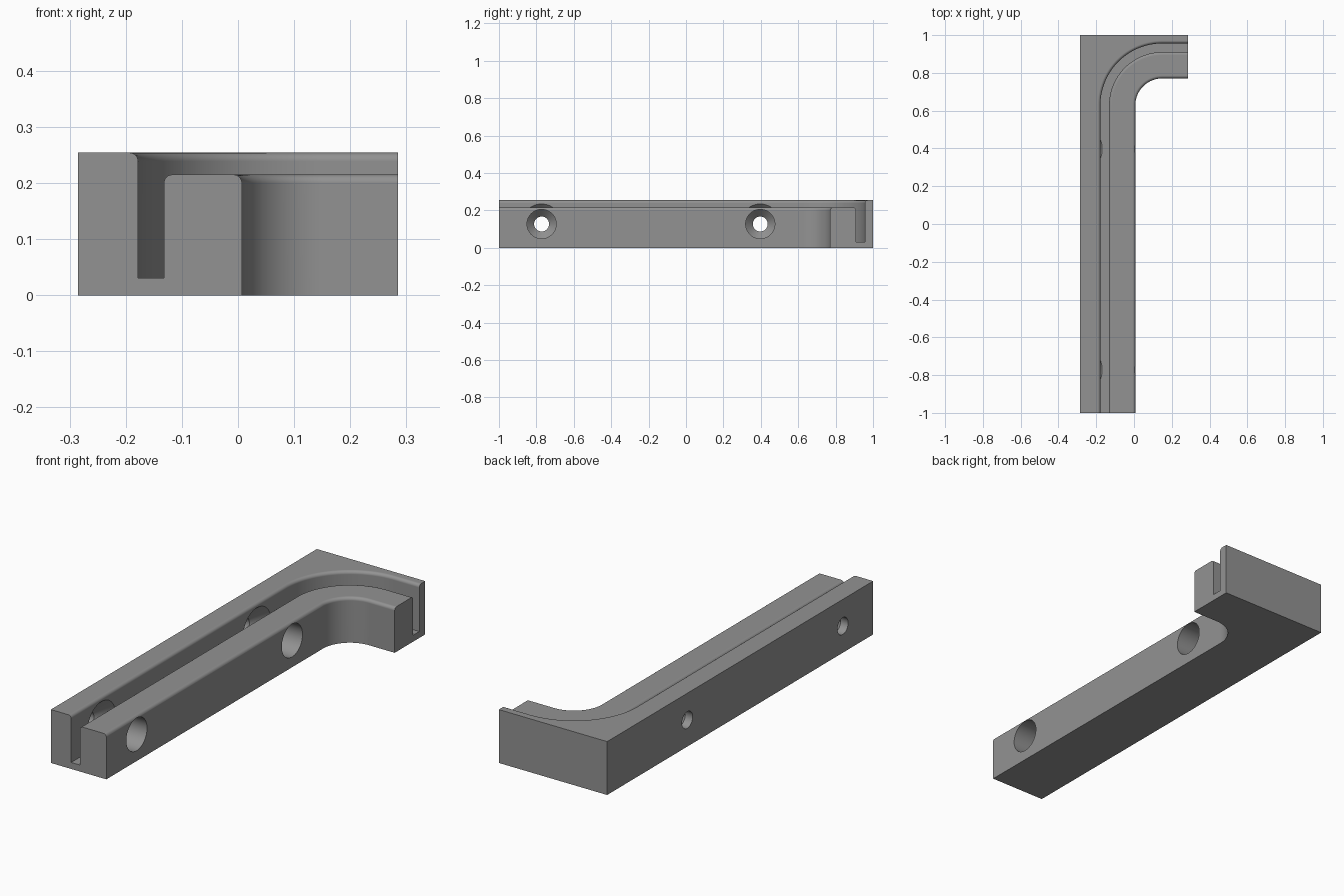
import bpy, bmesh, math

if "Cube" in bpy.data.objects:
    bpy.data.objects.remove(bpy.data.objects["Cube"])

CX, CY = 0.15, 0.628                      # centre of the bend
X0, X1, Y0, Y1 = -0.285, 0.285, -1.0, 1.0
WALL_TOP, RAIL_TOP, FLOOR = 0.254, 0.215, 0.031
R_WALL, R_SLOT, R_RAIL = 0.328, 0.282, 0.143   # groove and rail faces, from the bend centre
FILLET = 0.015

grey = bpy.data.materials.new("grey")
grey.diffuse_color = (0.29, 0.29, 0.29, 1)
grey.use_nodes = True
grey.node_tree.nodes["Principled BSDF"].inputs["Base Color"].default_value = grey.diffuse_color


def fillet(r, z, a0, a1, n=6):
    """Quarter round centred at r, z"""
    return [(r + FILLET * math.cos(math.radians(a0 + (a1 - a0) * i / n)),
             z + FILLET * math.sin(math.radians(a0 + (a1 - a0) * i / n))) for i in range(n + 1)]


def finish(bm, name):
    bmesh.ops.recalc_face_normals(bm, faces=bm.faces[:])
    me = bpy.data.meshes.new(name)
    bm.to_mesh(me)
    bm.free()
    ob = bpy.data.objects.new(name, me)
    bpy.context.collection.objects.link(ob)
    return ob


# Cross-section as (radius, height); None marks the square outer side
profile = [(None, 0), (None, WALL_TOP)]
profile += fillet(R_WALL + FILLET, WALL_TOP - FILLET, 90, 180)
profile += [(R_WALL, FLOOR), (R_SLOT, FLOOR)]
profile += fillet(R_SLOT - FILLET, RAIL_TOP - FILLET, 0, 90)
profile += fillet(R_RAIL + FILLET, RAIL_TOP - FILLET, 90, 180)
profile += [(R_RAIL, 0)]

# Stations: straight start, bend (with the exact corner direction), straight end
corner = math.atan2(Y1 - CY, X0 - CX)
angles = [math.pi - math.pi / 2 * i / 32 for i in range(33)]
angles = sorted([a for a in angles if abs(a - corner) > 0.015] + [corner], reverse=True)


def ring(a, dx=0, dy=0):
    c, s = math.cos(a), math.sin(a)
    outer = min((X0 - CX) / c if c < -1e-6 else 9, (Y1 - CY) / s if s > 1e-6 else 9)
    return [(CX + dx + c * (outer if r is None else r),
             CY + dy + s * (outer if r is None else r), z) for r, z in profile]


stations = [ring(math.pi, dy=Y0 - CY)] + [ring(a) for a in angles] + [ring(math.pi / 2, dx=X1 - CX)]
bm = bmesh.new()
rings = [[bm.verts.new(p) for p in st] for st in stations]
n = len(profile)
for a, b in zip(rings, rings[1:]):
    for i in range(n):
        bm.faces.new((a[i], a[(i + 1) % n], b[(i + 1) % n], b[i]))
bm.faces.new(rings[0])
bm.faces.new(rings[-1])
rail = finish(bm, "grooved_corner_rail")
rail.data.materials.append(grey)


# Screw holes: wide access bore, countersink in the wall, narrow through hole
def screw_cutter(y, seg=48):
    prof = [(0.1, 0.078), (-0.155, 0.078), (-0.177, 0.108), (-0.246, 0.04), (-0.35, 0.04)]
    b = bmesh.new()
    rs = [[b.verts.new((x, y + r * math.cos(2 * math.pi * i / seg),
                        0.127 + r * math.sin(2 * math.pi * i / seg))) for i in range(seg)]
          for x, r in prof]
    for p, q in zip(rs, rs[1:]):
        for i in range(seg):
            b.faces.new((p[i], p[(i + 1) % seg], q[(i + 1) % seg], q[i]))
    b.faces.new(rs[0])
    b.faces.new(rs[-1])
    ob = finish(b, "screw_hole_cutter")
    ob.data.materials.append(grey)
    ob.hide_render = True
    return ob


bpy.context.view_layer.objects.active = rail
rail.select_set(True)
for y in (-0.772, 0.397):
    cutter = screw_cutter(y)
    mod = rail.modifiers.new("screw_hole", 'BOOLEAN')
    mod.operation, mod.solver, mod.object = 'DIFFERENCE', 'EXACT', cutter
    bpy.ops.object.modifier_apply(modifier=mod.name)
    bpy.data.objects.remove(cutter)

# Smooth rounds, crisp edges and flat large faces
bpy.ops.object.shade_smooth_by_angle(angle=math.radians(30))
wn = rail.modifiers.new("flat_faces", 'WEIGHTED_NORMAL')
wn.keep_sharp = True
